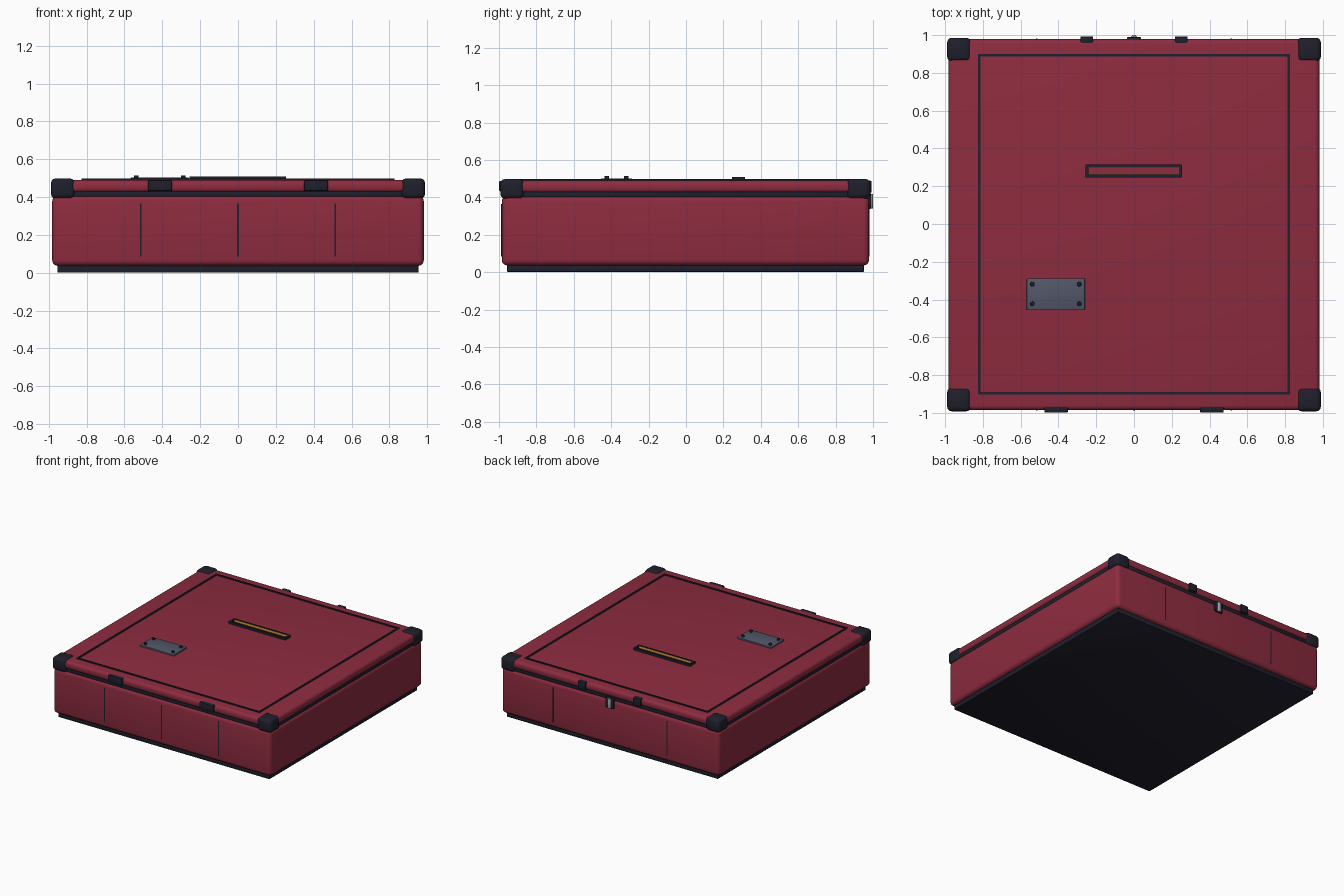
import bpy, math

if "Cube" in bpy.data.objects:
    bpy.data.objects.remove(bpy.data.objects["Cube"])

YC = -0.003  # case centre in y


def material(name, rgb):
    m = bpy.data.materials.new(name)
    m.diffuse_color = (*rgb, 1)
    m.use_nodes = True
    m.node_tree.nodes["Principled BSDF"].inputs["Base Color"].default_value = m.diffuse_color
    return m


RED = material("red_shell", (0.27, 0.025, 0.05))
DARK = material("dark_trim", (0.014, 0.014, 0.026))
STEEL = material("steel_plate", (0.085, 0.095, 0.14))
METAL = material("bright_metal", (0.35, 0.36, 0.4))
AMBER = material("amber_liner", (0.9, 0.4, 0.04))


def finish(o, name, mat, bevel=0, segs=3):
    o.name = name
    o.data.materials.append(mat)
    if bevel:
        b = o.modifiers.new("bevel", 'BEVEL')
        b.width, b.segments = bevel, segs
        bpy.ops.object.modifier_apply(modifier="bevel")
    bpy.ops.object.shade_smooth_by_angle(angle=math.radians(35))
    return o


def box(name, x, y, z, mat, bevel=0, segs=3):
    """Box from (min, max) ranges."""
    r = (x, y, z)
    bpy.ops.mesh.primitive_cube_add(size=1, location=[(a + b) / 2 for a, b in r])
    o = bpy.context.object
    o.scale = [b - a for a, b in r]
    bpy.ops.object.transform_apply(location=False, rotation=False, scale=True)
    return finish(o, name, mat, bevel, segs)


def cyl(name, loc, radius, depth, mat, bevel=0):
    bpy.ops.mesh.primitive_cylinder_add(vertices=16, radius=radius, depth=depth, location=loc)
    return finish(bpy.context.object, name, mat, bevel, 2)


def frame(name, x, y, z, w, mat):
    """Rectangular frame of four strips."""
    for i in (0, 1):
        ex = (x[0], x[0] + w) if i == 0 else (x[1] - w, x[1])
        ey = (y[0], y[0] + w) if i == 0 else (y[1] - w, y[1])
        box(f"{name}_side_{i}", ex, y, z, mat)
        box(f"{name}_end_{i}", (x[0] + w, x[1] - w), ey, z, mat)


def slab(name, half, z, mat, bevel, segs=3):
    box(name, (-half, half), (YC - half, YC + half), z, mat, bevel, segs)


# Main shell layers
slab("base_skid", 0.955, (0, 0.045), DARK, 0.008, 2)
slab("case_body", 0.982, (0.036, 0.408), RED, 0.03, 4)
slab("lid_gasket", 0.972, (0.40, 0.435), DARK, 0.006, 2)
slab("case_lid", 0.982, (0.424, 0.49), RED, 0.025, 4)

# Corner guards
for sx in (-1, 1):
    for sy in (-1, 1):
        x = sorted((sx * 0.863, sx * 0.989))
        y = sorted((YC + sy * 0.863, YC + sy * 0.989))
        box("corner_guard", x, y, (0.392, 0.498), DARK, 0.025, 3)

# Trim line on the lid
frame("lid_trim", (-0.827, 0.827), (-0.903, 0.9), (0.484, 0.497), 0.014, DARK)

# Handle slot with amber lining on the long inner walls
frame("handle_slot", (-0.257, 0.255), (0.246, 0.316), (0.485, 0.508), 0.015, DARK)
for y in ((0.261, 0.264), (0.298, 0.301)):
    box("slot_liner", (-0.242, 0.24), y, (0.487, 0.505), AMBER)

# Riveted plate
box("name_plate", (-0.568, -0.26), (-0.455, -0.288), (0.485, 0.502), STEEL, 0.003, 2)
for x in (-0.538, -0.29):
    for y in (-0.423, -0.319):
        cyl("plate_rivet", (x, y, 0.505), 0.012, 0.02, DARK, 0.003)

# Front clasps, rear hinge blocks and panel seams
for s in (-1, 1):
    box("front_clasp", sorted((s * 0.35, s * 0.475)), (-0.999, -0.95), (0.432, 0.488), DARK, 0.005, 2)
    box("rear_hinge", sorted((s * 0.216, s * 0.284)), (0.95, 0.993), (0.425, 0.489), DARK, 0.006, 2)
    box("rear_seam", (s * 0.515 - 0.004, s * 0.515 + 0.004), (0.97, 0.982), (0.085, 0.365), DARK)
for x in (-0.515, 0, 0.515):
    box("front_seam", (x - 0.004, x + 0.004), (-0.988, -0.975), (0.085, 0.365), DARK)

# Rear lock with a metal barrel
box("rear_lock", (-0.038, 0.038), (0.95, 0.99), (0.338, 0.422), DARK, 0.006, 2)
cyl("lock_barrel", (0, 0.983, 0.38), 0.018, 0.078, METAL, 0.003)
